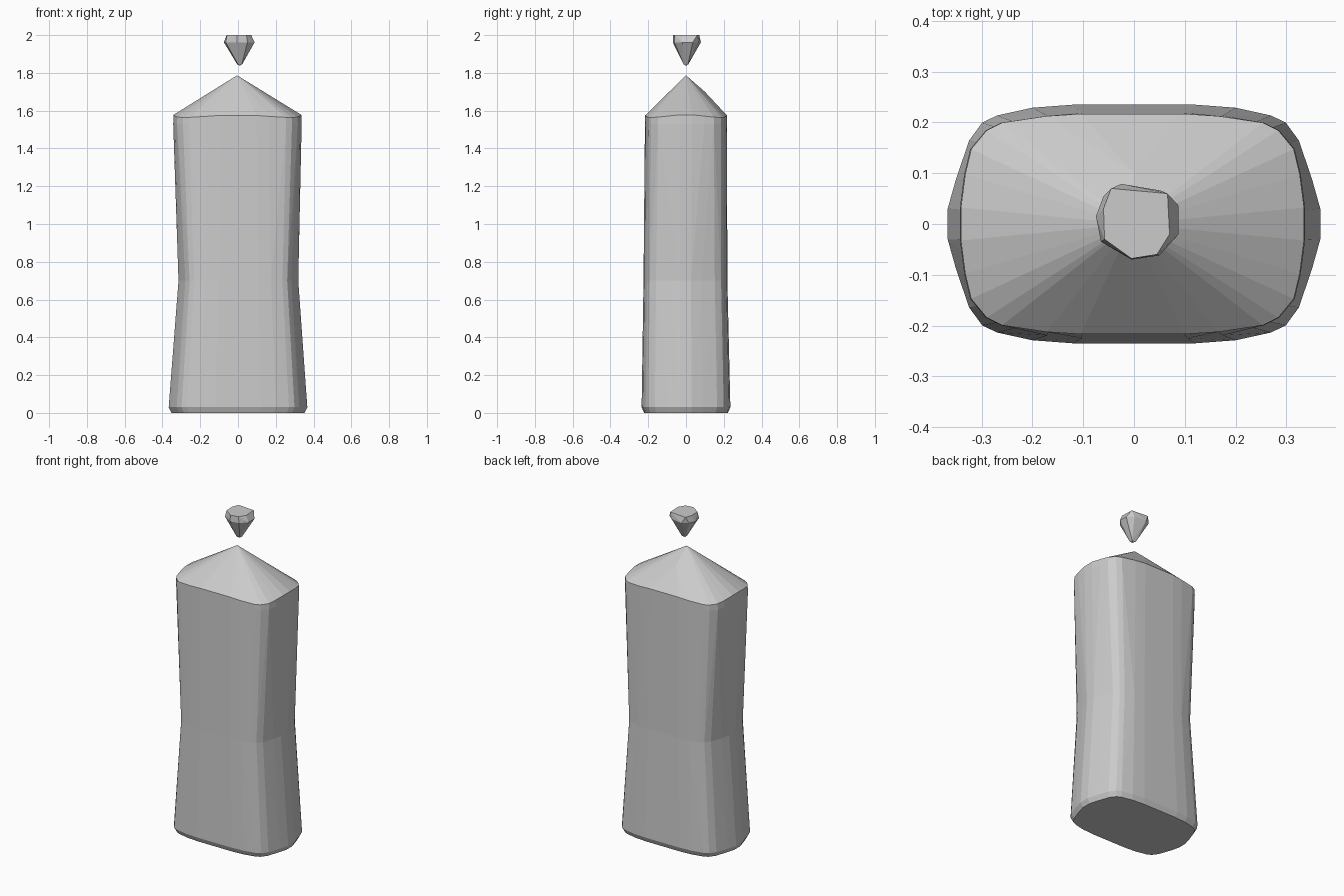
import bpy
import bmesh

cube = bpy.data.objects.get("Cube")
if cube:
    bpy.data.objects.remove(cube, do_unlink=True)

# One plain stone colour
stone = bpy.data.materials.new("light grey stone")
stone.use_nodes = True
GREY = (0.6, 0.6, 0.6, 1)
stone.diffuse_color = GREY
stone.node_tree.nodes["Principled BSDF"].inputs["Base Color"].default_value = GREY

# Quarter outlines of the rounded rectangle, as fractions of the half sizes
SOFT = [(1, .13), (.955, .38), (.885, .70), (.815, .85), (.735, .91), (.545, .975), (.33, 1)]
BOXY = [(1, .15), (.975, .45), (.94, .68), (.85, .85), (.76, .92), (.5, .98), (.3, 1)]


def ring(quarter, hx, hy, z, cx=0.0, cy=0.0, drop=0.0):
    """Mirror a quarter outline into a ring; drop lowers its corners."""
    return [(cx + sx * u * hx, cy + sy * v * hy, z - drop * u * v)
            for u, v in quarter for sx in (-1, 1) for sy in (-1, 1)]


def hull(name, points):
    """Make a faceted convex solid around the points."""
    bm = bmesh.new()
    for p in points:
        bm.verts.new(p)
    out = bmesh.ops.convex_hull(bm, input=bm.verts[:])
    loose = set(out["geom_interior"]) | set(out["geom_unused"])
    bmesh.ops.delete(bm, geom=[g for g in loose if isinstance(g, bmesh.types.BMVert)],
                     context='VERTS')
    bmesh.ops.dissolve_limit(bm, angle_limit=0.01, verts=bm.verts[:], edges=bm.edges[:])
    bmesh.ops.recalc_face_normals(bm, faces=bm.faces[:])
    mesh = bpy.data.meshes.new(name)
    bm.to_mesh(mesh)
    bm.free()
    mesh.materials.append(stone)
    obj = bpy.data.objects.new(name, mesh)
    bpy.context.collection.objects.link(obj)
    return obj


WAIST = 0.7
waist_ring = ring(SOFT, .317, .222, WAIST, .002, -.003)

# Lower body flares down to a slightly bevelled foot
hull("lower_body", ring(SOFT, .352, .222, 0)
     + ring(SOFT, .367, .235, .03) + waist_ring)

# Upper body widens to the rim, then rises to a pointed roof
hull("upper_body", waist_ring
     + ring(BOXY, .34, .217, 1.53, -.003)
     + ring(BOXY, .338, .217, 1.582, -.003, 0, .025)
     + [(0, .1, 1.70), (-.005, 0, 1.787)])

# Floating gem: flat crown, wide girdle, narrow tip
crown = [(.066, .06), (.07, -.02), (.045, -.06), (-.005, -.068),
         (-.058, -.03), (-.06, .03), (-.045, .07), (.0, .066)]
girdle = [(.088, .036), (.088, -.02), (.05, -.062), (-.005, -.07),
          (-.065, -.035), (-.075, .015), (-.06, .055), (-.025, .079), (.052, .066)]
tip = [(.022, .01), (.02, -.012), (0, -.012), (-.004, .012)]
hull("floating_gem", [(x, y, 2.0) for x, y in crown]
     + [(x, y, 1.962) for x, y in girdle]
     + [(x, y, 1.845) for x, y in tip] + [(.01, 0, 1.838)])
